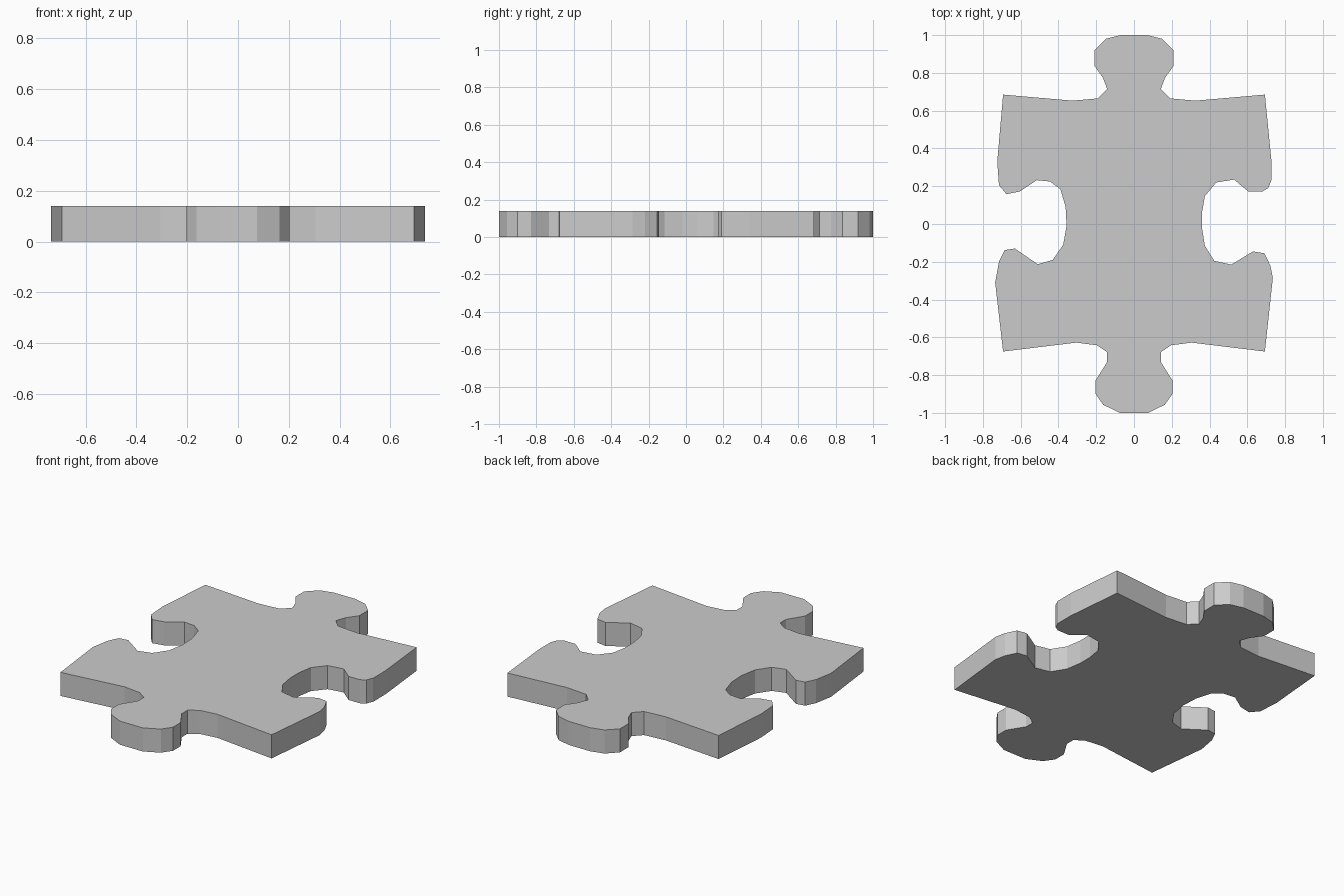
import bpy, bmesh

THICKNESS = 0.14


def mirrored(half):
    """Complete a half edge (centre outwards, x > 0) into a full left-to-right edge."""
    return [(-x, y) for x, y in reversed(half)] + half


# Top edge with its tab, then bottom edge with its tab
top = mirrored([(0.07, 1.0), (0.15, 0.98), (0.21, 0.92), (0.21, 0.838), (0.165, 0.775),
                (0.142, 0.715), (0.19, 0.665), (0.325, 0.653), (0.693, 0.685)])
bottom = mirrored([(0.075, -1.0), (0.163, -0.957), (0.203, -0.9), (0.203, -0.828),
                   (0.143, -0.732), (0.143, -0.678), (0.196, -0.642), (0.305, -0.628),
                   (0.693, -0.675)])

# Right edge with its socket, downwards
right = [(0.727, 0.34), (0.727, 0.23), (0.71, 0.19), (0.68, 0.172), (0.605, 0.172),
         (0.53, 0.235), (0.435, 0.22), (0.375, 0.147), (0.36, 0.06), (0.36, -0.02),
         (0.375, -0.115), (0.425, -0.195), (0.515, -0.215), (0.63, -0.145),
         (0.69, -0.155), (0.722, -0.22), (0.735, -0.285)]

# Left edge with its socket, upwards
left = [(-0.735, -0.31), (-0.715, -0.2), (-0.685, -0.138), (-0.63, -0.13),
        (-0.51, -0.213), (-0.43, -0.19), (-0.375, -0.11), (-0.357, -0.01),
        (-0.362, 0.09), (-0.39, 0.185), (-0.445, 0.225), (-0.515, 0.232),
        (-0.605, 0.172), (-0.675, 0.158), (-0.715, 0.205), (-0.724, 0.33)]

# Walk clockwise round the piece and extrude it into a slab
outline = top + right + bottom[::-1] + left
bm = bmesh.new()
base = bm.faces.new([bm.verts.new((x, y, 0)) for x, y in outline])
walls = bmesh.ops.extrude_face_region(bm, geom=[base], use_keep_orig=True)
raised = [v for v in walls["geom"] if isinstance(v, bmesh.types.BMVert)]
bmesh.ops.translate(bm, verts=raised, vec=(0, 0, THICKNESS))
bmesh.ops.recalc_face_normals(bm, faces=bm.faces)

mesh = bpy.data.meshes.new("puzzle_piece")
bm.to_mesh(mesh)
bm.free()
piece = bpy.data.objects.new("puzzle_piece", mesh)
bpy.context.collection.objects.link(piece)
